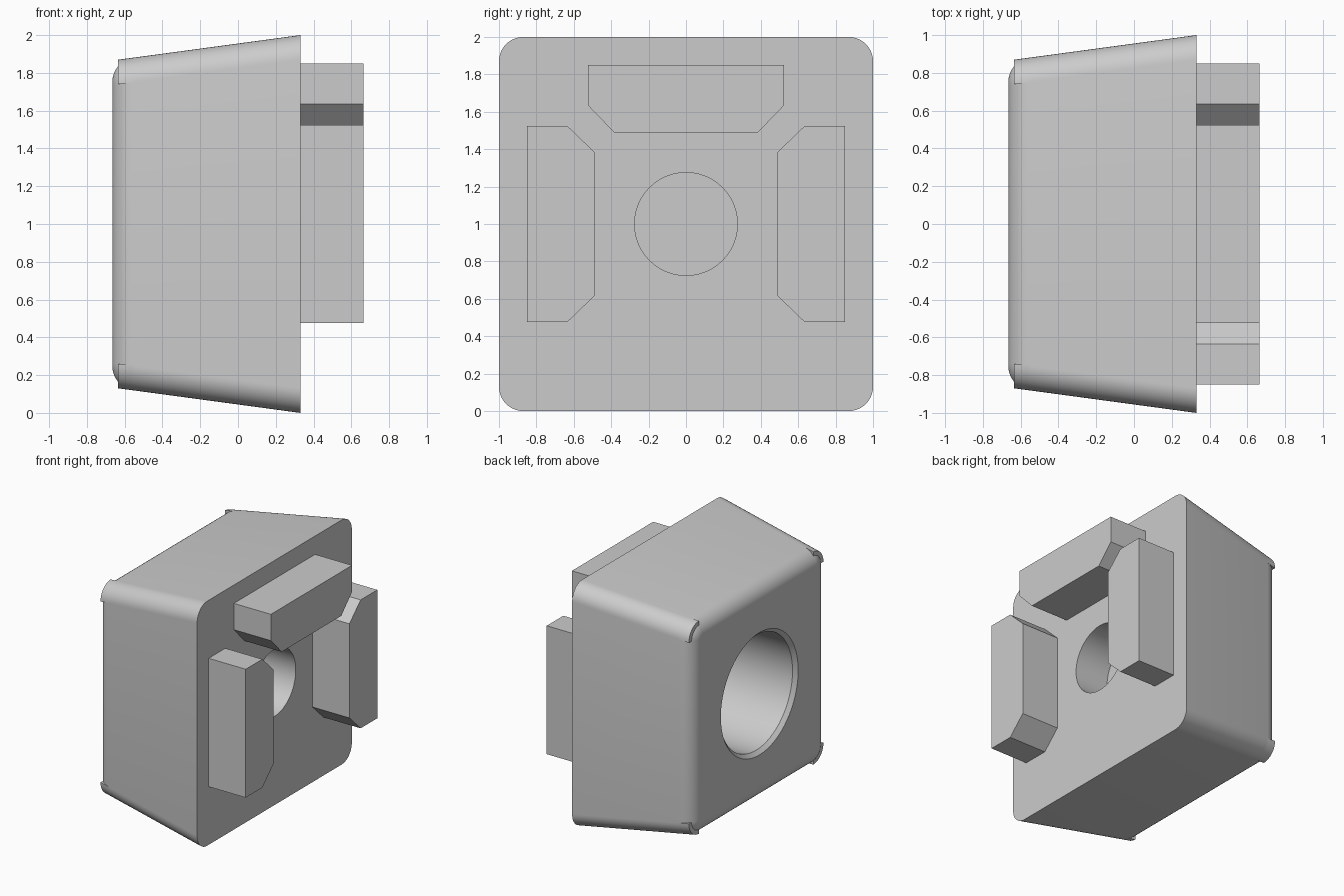
import bpy, bmesh, math

cube = bpy.data.objects.get("Cube")
if cube:
    bpy.data.objects.remove(cube, do_unlink=True)

# One plain grey for everything
grey = bpy.data.materials.new("light_grey")
grey.use_nodes = True
COLOUR = (0.6, 0.6, 0.6, 1)
grey.diffuse_color = COLOUR
grey.node_tree.nodes["Principled BSDF"].inputs["Base Color"].default_value = COLOUR

FRONT, BACK, MID = 0.33, -0.665, 1.0
ROUND, FILLET = 0.13, 0.11


def loft(name, rings):
    """Skin a list of closed rings and cap both ends."""
    bm = bmesh.new()
    rows = [[bm.verts.new(p) for p in ring] for ring in rings]
    for a, b in zip(rows, rows[1:]):
        for i in range(len(a)):
            j = (i + 1) % len(a)
            bm.faces.new((a[i], a[j], b[j], b[i]))
    bm.faces.new(rows[0])
    bm.faces.new(rows[-1])
    bmesh.ops.recalc_face_normals(bm, faces=bm.faces)
    mesh = bpy.data.meshes.new(name)
    bm.to_mesh(mesh)
    bm.free()
    mesh.materials.append(grey)
    obj = bpy.data.objects.new(name, mesh)
    bpy.context.collection.objects.link(obj)
    return obj


def activate(obj):
    bpy.ops.object.select_all(action='DESELECT')
    obj.select_set(True)
    bpy.context.view_layer.objects.active = obj


def corner_centre(x, centre, quarter):
    turn = math.pi / 2 * (quarter + 0.5)
    return (x, math.copysign(centre, math.cos(turn)),
            MID + math.copysign(centre, math.sin(turn)))


def arc(x, centre, radius, quarter, steps=10):
    _, cy, cz = corner_centre(x, centre, quarter)
    angles = [math.pi / 2 * (quarter + i / steps) for i in range(steps + 1)]
    return [(x, cy + radius * math.cos(a), cz + radius * math.sin(a)) for a in angles]


def rounded_square(x, centre, radius):
    return [p for q in range(4) for p in arc(x, centre, radius, q)]


def circle(x, radius, n=64):
    return [(x, radius * math.cos(2 * math.pi * i / n),
             MID + radius * math.sin(2 * math.pi * i / n)) for i in range(n)]


def centre_at(x):
    return 1 - 0.135 * (FRONT - x) - ROUND


# Tapered body with a softened rear rim
rings = [rounded_square(FRONT, centre_at(FRONT), ROUND)]
for i in range(9):
    t = math.pi / 2 * (1 - (1 - i / 8))
    x = BACK + FILLET * (1 - math.sin(t))
    rings.append(rounded_square(x, centre_at(x), ROUND - FILLET * (1 - math.cos(t))))
body = loft("body", rings)

# Blind front hole and wide rear bore with a flared mouth
flare = [(-0.7, 0.5), (BACK, 0.5)]
for i in range(1, 6):
    t = math.pi / 2 * i / 5
    flare.append((BACK + 0.03 * math.sin(t), 0.47 + 0.03 * (1 - math.sin(t))))
flare.append((-0.03, 0.47))
holes = [("front_hole_cutter", [(0.03, 0.275), (0.4, 0.275)]),
         ("rear_bore_cutter", flare)]
for name, profile in holes:
    cutter = loft(name, [circle(x, r) for x, r in profile])
    cutter.hide_render = True
    activate(body)
    mod = body.modifiers.new(name, 'BOOLEAN')
    mod.operation = 'DIFFERENCE'
    mod.solver = 'EXACT'
    mod.object = cutter
    bpy.ops.object.modifier_apply(modifier=mod.name)
    bpy.data.objects.remove(cutter, do_unlink=True)
activate(body)
bpy.ops.object.shade_smooth_by_angle(angle=math.radians(30))

# Small unsoftened corners standing proud of the rear rim
for q, place in enumerate(("upper_back", "upper_front", "lower_front", "lower_back")):
    sections = []
    for x in (BACK + FILLET, -0.635):
        c = centre_at(x)
        sections.append(arc(x, c, ROUND, q) + [corner_centre(x, c, q)])
    corner = loft("rear_corner_" + place, sections)
    activate(corner)
    bpy.ops.object.shade_smooth_by_angle(angle=math.radians(30))

# Three chamfered lugs around the front hole, each a quarter turn apart
half = [(0.525, 0.85), (0.525, 0.635), (0.385, 0.49)]
outline = half + [(-y, z) for y, z in reversed(half)]
for name, turns in (("top_lug", 0), ("back_lug", -1), ("front_lug", 1)):
    c, s = math.cos(turns * math.pi / 2), math.sin(turns * math.pi / 2)
    loft(name, [[(x, y * c - z * s, MID + y * s + z * c) for y, z in outline]
                for x in (FRONT, 0.665)])
